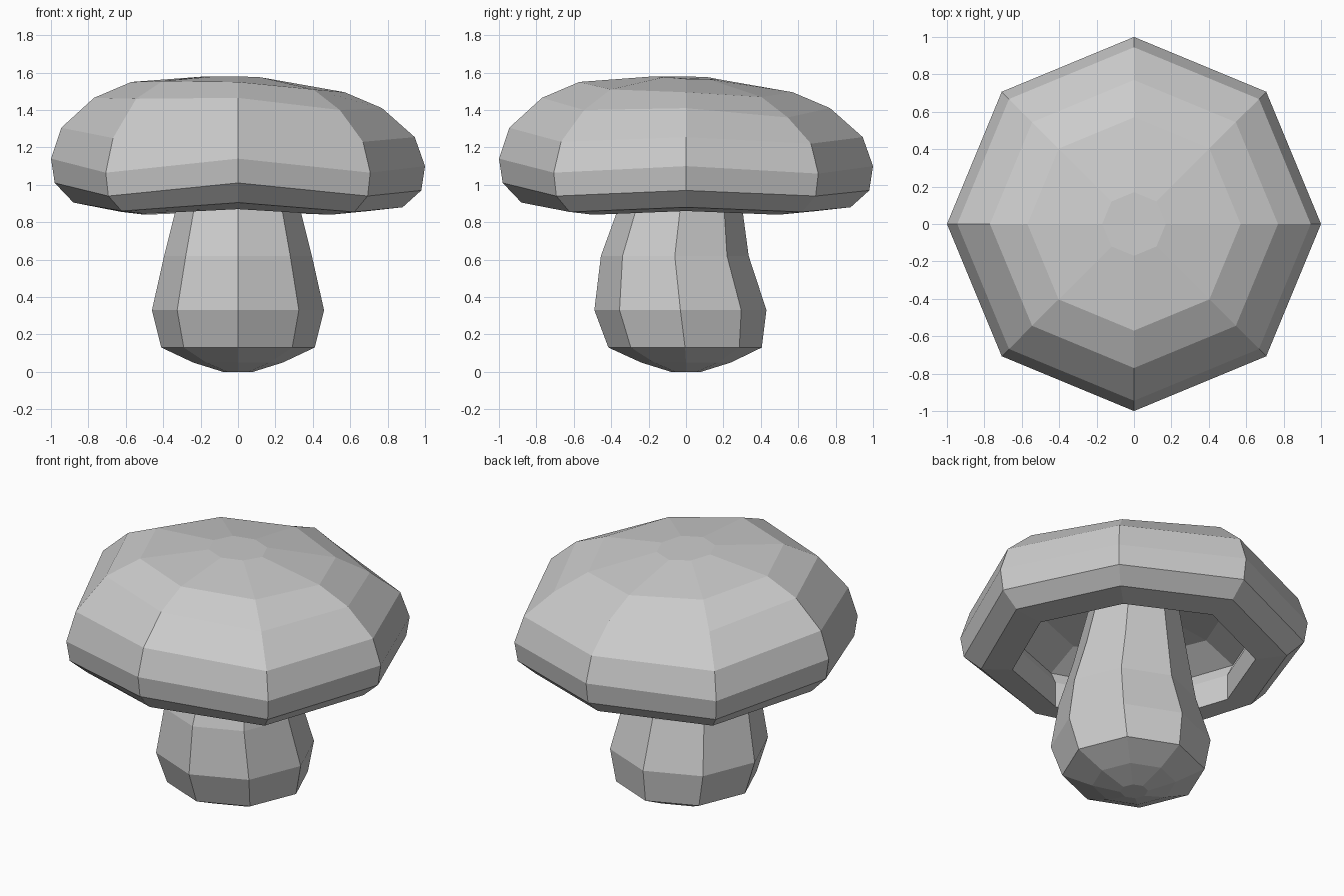
import bpy, bmesh
from math import sin, cos, pi

if "Cube" in bpy.data.objects:
    bpy.data.objects.remove(bpy.data.objects["Cube"])

SIDES = 8


def loft(name, rings):
    """Skin a stack of eight-sided rings and close both ends."""
    bm = bmesh.new()
    loops = [[bm.verts.new(p) for p in ring] for ring in rings]
    for a, b in zip(loops, loops[1:]):
        for i in range(SIDES):
            j = (i + 1) % SIDES
            bm.faces.new((a[i], a[j], b[j], b[i]))
    bm.faces.new(loops[0])
    bm.faces.new(loops[-1])
    bmesh.ops.recalc_face_normals(bm, faces=bm.faces)
    mesh = bpy.data.meshes.new(name)
    bm.to_mesh(mesh)
    bm.free()
    obj = bpy.data.objects.new(name, mesh)
    bpy.context.collection.objects.link(obj)
    return obj


def ring(r, heights, cy=0.0):
    return [(r * cos(i * pi / 4), cy + r * sin(i * pi / 4), heights[i])
            for i in range(SIDES)]


def cap_ring(r, front_left, right_back, fl, fr, br):
    # Heights by direction: the cap droops at its diagonals and tilts back right
    return ring(r, (right_back, br, right_back, fr, front_left, fl, front_left, fr))


# Cap: crown, rolled rim, then hollow underside
cap_profile = [
    (0.17, 1.58, 1.565, 1.58, 1.575, 1.565),
    (0.57, 1.55, 1.495, 1.555, 1.51, 1.47),
    (0.77, 1.465, 1.41, 1.46, 1.40, 1.36),
    (0.945, 1.305, 1.255, 1.25, 1.23, 1.22),
    (1.00, 1.14, 1.10, 1.065, 1.065, 1.06),
    (0.98, 1.01, 0.97, 0.94, 0.94, 0.94),
    (0.88, 0.905, 0.88, 0.86, 0.855, 0.855),
    (0.70, 0.87, 0.86, 0.845, 0.84, 0.84),
    (0.70, 1.03, 1.02, 1.01, 1.01, 1.00),
    (0.74, 1.11, 1.10, 1.09, 1.09, 1.08),
    (0.54, 1.20, 1.19, 1.20, 1.19, 1.18),
    (0.22, 1.24, 1.23, 1.24, 1.23, 1.22),
]
loft("mushroom_cap", [cap_ring(*row) for row in cap_profile])

# Stem: bulbous base, leaning slightly to the front; (radius, z, y centre)
stem_profile = [
    (0.08, 0.00, 0.0), (0.24, 0.05, 0.0), (0.41, 0.13, -0.005),
    (0.46, 0.33, -0.03), (0.395, 0.62, -0.06), (0.33, 0.88, -0.03),
    (0.25, 1.26, 0.0),
]
loft("mushroom_stem", [ring(r, [z] * SIDES, cy) for r, z, cy in stem_profile])
